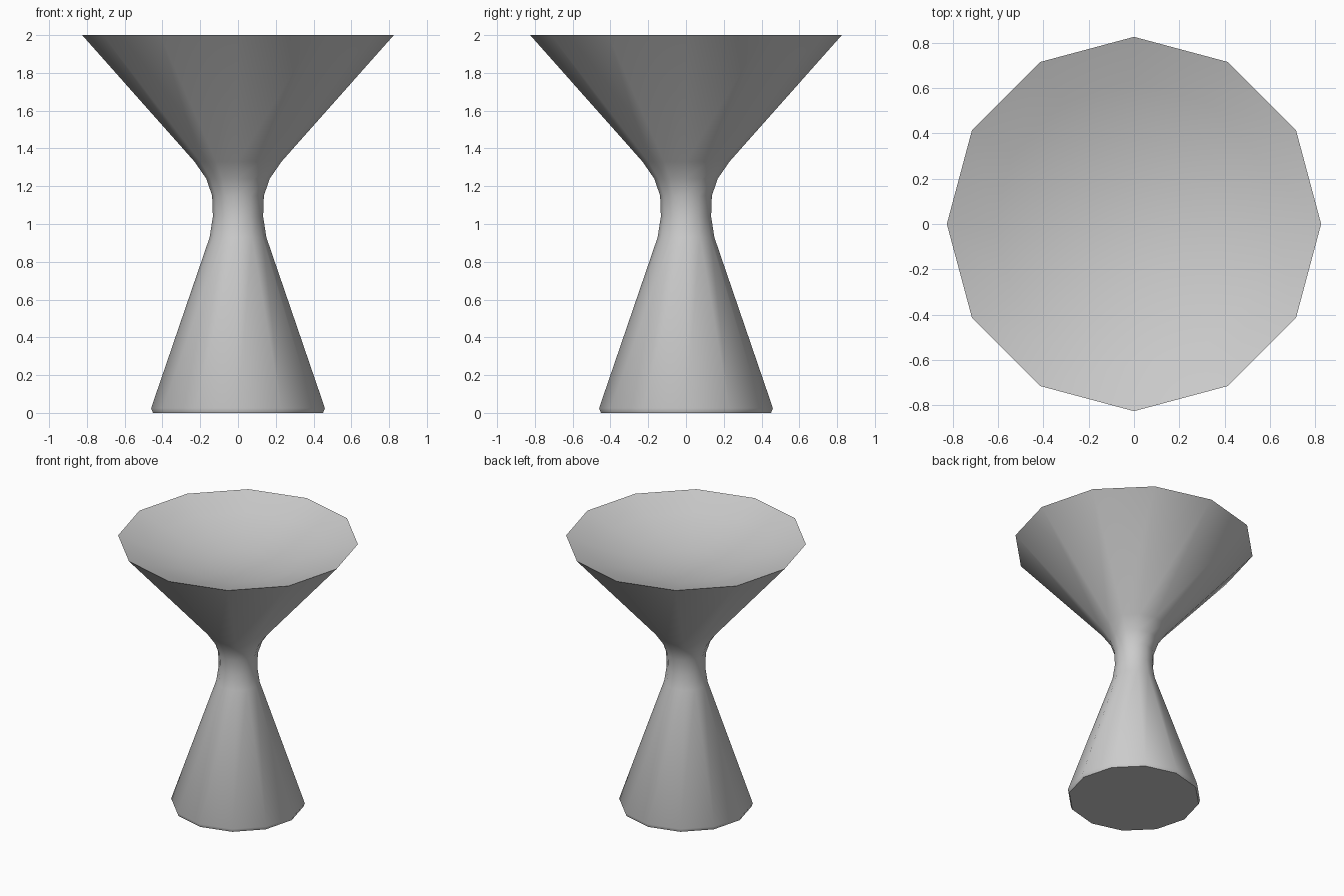
import bpy, bmesh, math

default = bpy.data.objects.get("Cube")
if default:
    bpy.data.objects.remove(default, do_unlink=True)

SIDES = 12

# Single plain grey finish
grey = bpy.data.materials.new("plain_grey")
grey.use_nodes = True
colour = (0.6, 0.6, 0.6, 1)
grey.diffuse_color = colour
grey.node_tree.nodes["Principled BSDF"].inputs["Base Color"].default_value = colour


def lathe(name, profile):
    """Revolve a (radius, height) profile; radius 0 closes to a point."""
    bm = bmesh.new()
    rings = []
    for r, z in profile:
        if r == 0:
            rings.append([bm.verts.new((0, 0, z))] * SIDES)
        else:
            angles = [math.tau * i / SIDES for i in range(SIDES)]
            rings.append([bm.verts.new((r * math.cos(a), r * math.sin(a), z)) for a in angles])
    bm.faces.new(rings[0][::-1])  # flat underside
    for low, high in zip(rings, rings[1:]):
        for i in range(SIDES):
            j = (i + 1) % SIDES
            corners = [low[i], low[j], high[j], high[i]]
            bm.faces.new(list(dict.fromkeys(corners)))
    bmesh.ops.recalc_face_normals(bm, faces=bm.faces)
    mesh = bpy.data.meshes.new(name)
    bm.to_mesh(mesh)
    bm.free()
    mesh.materials.append(grey)
    obj = bpy.data.objects.new(name, mesh)
    bpy.context.collection.objects.link(obj)
    return obj


# Flared foot, narrow waist and wide cup
outside = [(0.45, 0), (0.46, 0.025), (0.15, 0.93), (0.133, 1.04),
           (0.137, 1.15), (0.168, 1.24), (0.23, 1.33), (0.825, 2)]

# Shallow dished top, steepest at the rim
depth = 0.18
dish = [(0.825 * t, 2 - depth * (1 - t * t)) for t in (0.75, 0.5, 0.25, 0)]

stand = lathe("hourglass_stand", outside + dish)

bpy.ops.object.select_all(action="DESELECT")
stand.select_set(True)
bpy.context.view_layer.objects.active = stand
bpy.ops.object.shade_smooth_by_angle(angle=math.radians(40))
